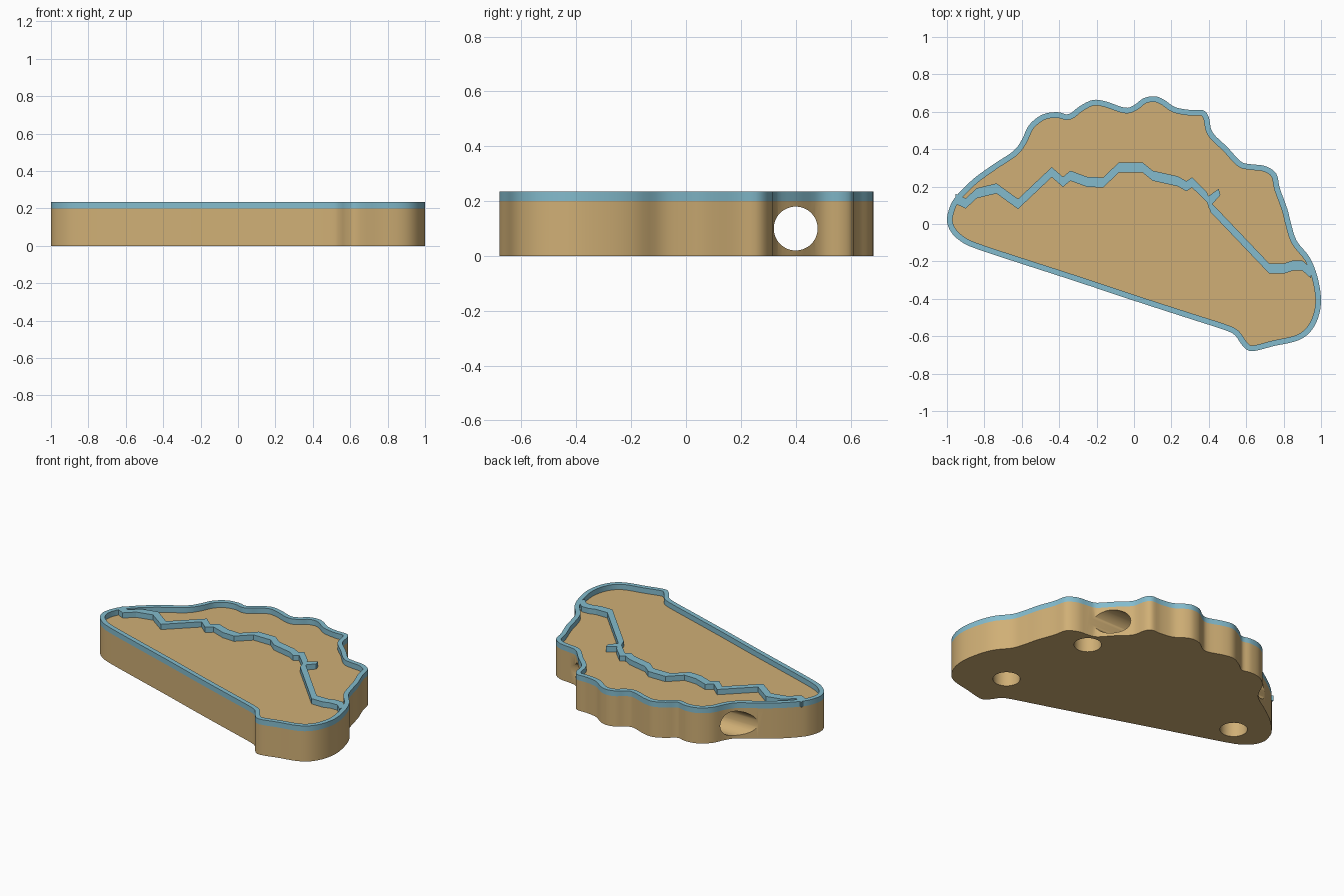
import bpy, bmesh, math
from mathutils import Vector, Matrix

if "Cube" in bpy.data.objects:
    bpy.data.objects.remove(bpy.data.objects["Cube"])

BASE_H, TOP_H, RIM_W = 0.20, 0.235, 0.03

# Closed outline seen from above, clockwise from the left tip
OUTLINE = [(-1, .02), (-.985, .09), (-.95, .15), (-.86, .24), (-.75, .32), (-.645, .39),
           (-.60, .45), (-.56, .53), (-.49, .585), (-.41, .598), (-.35, .587), (-.29, .63),
           (-.22, .663), (-.15, .655), (-.05, .622), (0, .635), (.05, .672), (.11, .683),
           (.16, .665), (.22, .625), (.30, .61), (.37, .608), (.40, .57), (.42, .49),
           (.50, .41), (.57, .335), (.62, .32), (.70, .31), (.76, .27), (.78, .19),
           (.82, .08), (.84, 0), (.87, -.09), (.94, -.18), (.98, -.28), (1, -.40),
           (.985, -.5), (.94, -.58), (.87, -.625), (.75, -.652), (.63, -.68), (.58, -.65),
           (.54, -.595), (.48, -.565), (.3, -.507), (0, -.41), (-.3, -.31), (-.6, -.213),
           (-.85, -.13), (-.93, -.09), (-.98, -.04)]

# Centre line of the jagged ridge
RIDGE = [(-.955, .135), (-.90, .11), (-.84, .165), (-.735, .19), (-.62, .107), (-.44, .277),
         (-.38, .225), (-.34, .258), (-.25, .225), (-.165, .222), (-.08, .303), (.045, .303),
         (.10, .258), (.235, .228), (.28, .202), (.31, .222), (.39, .143), (.41, .09),
         (.722, -.237), (.805, -.237), (.85, -.222), (.90, -.222), (.945, -.262)]


def material(name, rgb):
    m = bpy.data.materials.new(name)
    m.diffuse_color = (*rgb, 1)
    m.use_nodes = True
    m.node_tree.nodes["Principled BSDF"].inputs["Base Color"].default_value = m.diffuse_color
    return m


tan = material("tan", (.63, .43, .18))
blue = material("light blue", (.23, .50, .61))


def finish(name, bm, mat):
    bmesh.ops.recalc_face_normals(bm, faces=bm.faces)
    mesh = bpy.data.meshes.new(name)
    bm.to_mesh(mesh)
    bm.free()
    ob = bpy.data.objects.new(name, mesh)
    bpy.context.collection.objects.link(ob)
    mesh.materials.append(mat)
    return ob


def smooth(ob, angle=35):
    bpy.ops.object.select_all(action='DESELECT')
    ob.select_set(True)
    bpy.context.view_layer.objects.active = ob
    bpy.ops.object.shade_smooth_by_angle(angle=math.radians(angle))


def spline(points, steps=4):
    """Closed Catmull-Rom curve through the points."""
    p = [Vector(q) for q in points]
    n, out = len(p), []
    for i in range(n):
        a, b, c, d = p[i - 1], p[i], p[(i + 1) % n], p[(i + 2) % n]
        for k in range(steps):
            t = k / steps
            out.append(.5 * (2 * b + (c - a) * t + (2 * a - 5 * b + 4 * c - d) * t * t
                             + (3 * b - a - 3 * c + d) * t ** 3))
    return out


def strip(bm, left, right, closed):
    """Solid band between two matching paths, from the base top to the rim top."""
    rings = [[bm.verts.new((q.x, q.y, z)) for q in side]
             for side, z in ((left, BASE_H), (left, TOP_H), (right, TOP_H), (right, BASE_H))]
    n = len(left)
    for i in range(n if closed else n - 1):
        j = (i + 1) % n
        for a, b in zip(rings, rings[1:] + rings[:1]):
            bm.faces.new((a[i], a[j], b[j], b[i]))
    if not closed:
        for i in (0, n - 1):
            bm.faces.new([r[i] for r in rings])


outer = spline(OUTLINE)
n = len(outer)

# Base slab
bm = bmesh.new()
face = bm.faces.new([bm.verts.new((q.x, q.y, 0)) for q in outer])
new = bmesh.ops.extrude_face_region(bm, geom=[face])["geom"]
bmesh.ops.translate(bm, vec=(0, 0, BASE_H),
                    verts=[v for v in new if isinstance(v, bmesh.types.BMVert)])
base = finish("base", bm, tan)

# Cutter: one tunnel along x and three blind holes underneath
bm = bmesh.new()


def cylinder(radius, depth, matrix):
    bmesh.ops.create_cone(bm, cap_ends=True, segments=48, radius1=radius, radius2=radius,
                          depth=depth, matrix=matrix)


cylinder(.08, 3, Matrix.Translation((0, .4, .1)) @ Matrix.Rotation(math.pi / 2, 4, 'Y'))
for x, y in ((.55, .225), (.66, -.40), (-.77, .01)):
    cylinder(.082, .32, Matrix.Translation((x, y, 0)))
cutter = finish("hole_cutter", bm, tan)
cutter.hide_render = True
mod = base.modifiers.new("holes", 'BOOLEAN')
mod.operation, mod.solver, mod.object = 'DIFFERENCE', 'EXACT', cutter
bpy.context.view_layer.objects.active = base
bpy.ops.object.modifier_apply(modifier=mod.name)
bpy.data.objects.remove(cutter)
smooth(base)

# Raised rim following the outline
inner = []
for i, q in enumerate(outer):
    t = (outer[(i + 1) % n] - outer[i - 1]).normalized()
    inner.append(q + Vector((t.y, -t.x)) * RIM_W)
bm = bmesh.new()
strip(bm, outer, inner, True)
smooth(finish("rim", bm, blue))

# Jagged ridge crossing the top
path = [Vector(q) for q in RIDGE]
off = Vector((0, .027))
bm = bmesh.new()
strip(bm, [q + off for q in path], [q - off for q in path], False)
finish("ridge", bm, blue)

# Short spur at the fork of the ridge
bm = bmesh.new()
strip(bm, [Vector((.385, .14)), Vector((.453, .188))],
      [Vector((.40, .085)), Vector((.462, .155))], False)
finish("ridge_spur", bm, blue)
